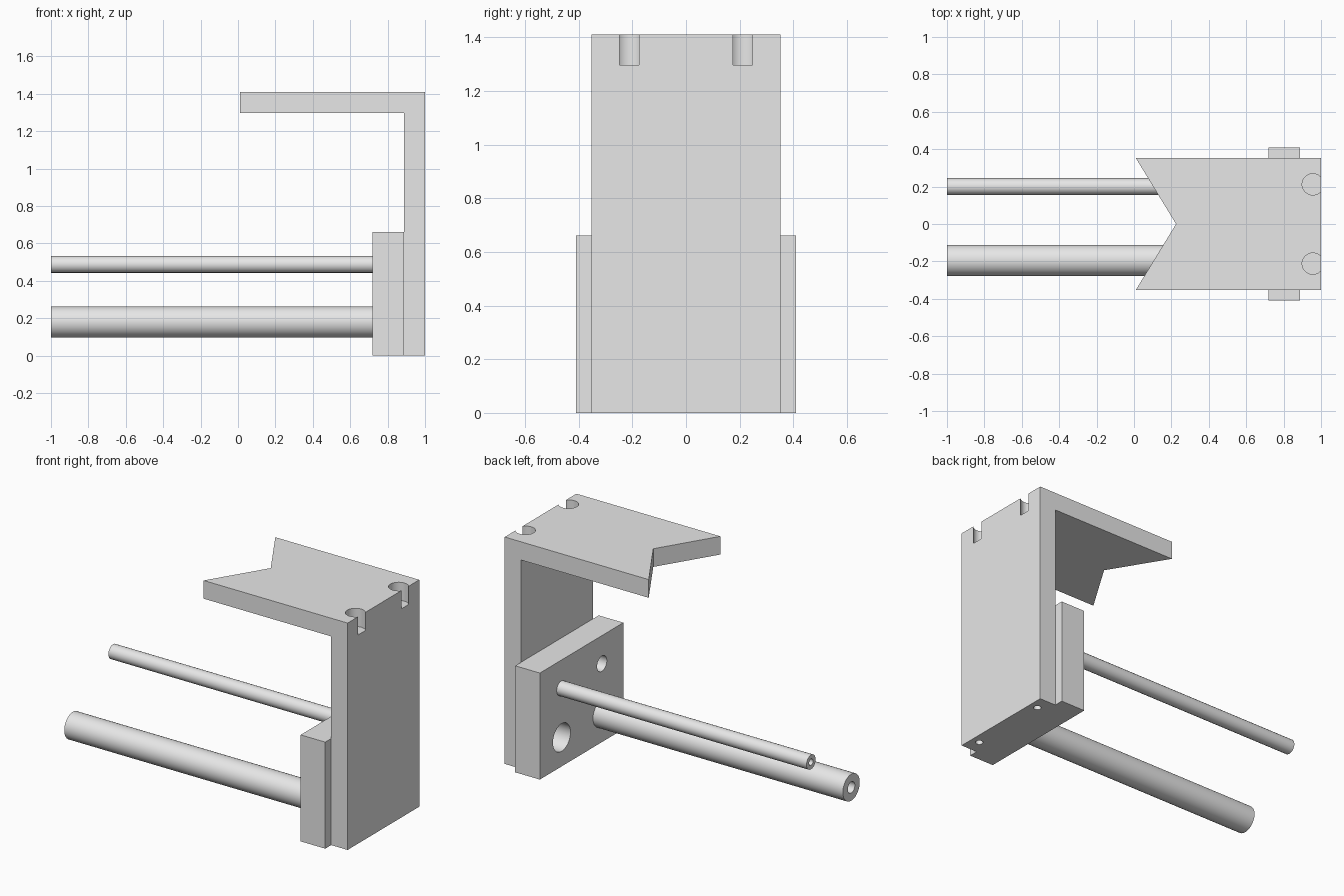
import bpy, bmesh, math
from mathutils import Matrix, Vector

if "Cube" in bpy.data.objects:
    bpy.data.objects.remove(bpy.data.objects["Cube"], do_unlink=True)

grey = bpy.data.materials.new("plain_grey")
grey.use_nodes = True
GREY = (0.8, 0.8, 0.8, 1)
grey.diffuse_color = GREY
grey.node_tree.nodes["Principled BSDF"].inputs["Base Color"].default_value = GREY


def finish(name, bm):
    bmesh.ops.recalc_face_normals(bm, faces=bm.faces)
    mesh = bpy.data.meshes.new(name)
    bm.to_mesh(mesh)
    bm.free()
    mesh.materials.append(grey)
    obj = bpy.data.objects.new(name, mesh)
    bpy.context.collection.objects.link(obj)
    return obj


def prism(name, points, offset):
    """Extrude a flat outline along an offset vector."""
    bm = bmesh.new()
    face = bm.faces.new([bm.verts.new(p) for p in points])
    out = bmesh.ops.extrude_face_region(bm, geom=[face])
    verts = [g for g in out["geom"] if isinstance(g, bmesh.types.BMVert)]
    bmesh.ops.translate(bm, verts=verts, vec=offset)
    return finish(name, bm)


def cylinder(name, start, end, radius, sides=48):
    start, end = Vector(start), Vector(end)
    axis = end - start
    place = Matrix.Translation((start + end) / 2) @ axis.to_track_quat("Z", "Y").to_matrix().to_4x4()
    bm = bmesh.new()
    bmesh.ops.create_cone(bm, cap_ends=True, segments=sides, radius1=radius,
                          radius2=radius, depth=axis.length, matrix=place)
    return finish(name, bm)


def cut(obj, cutters):
    """Subtract the cutters, then remove them."""
    for cutter in cutters:
        cutter.hide_render = True
        mod = obj.modifiers.new("cut", "BOOLEAN")
        mod.operation, mod.solver, mod.object = "DIFFERENCE", "EXACT", cutter
    graph = bpy.context.evaluated_depsgraph_get()
    mesh = bpy.data.meshes.new_from_object(obj.evaluated_get(graph))
    obj.modifiers.clear()
    obj.data = mesh
    for cutter in cutters:
        bpy.data.objects.remove(cutter, do_unlink=True)


def smooth(obj):
    bpy.ops.object.select_all(action="DESELECT")
    obj.select_set(True)
    bpy.context.view_layer.objects.active = obj
    bpy.ops.object.shade_smooth_by_angle(angle=math.radians(35))


# Bracket: upright wall with an overhanging top arm
wall, top, under, tip = 0.887, 1.41, 1.297, 0.01
half = 0.352
outline = [(1, 0), (1, top), (tip, top), (tip, under), (wall, under), (wall, 0)]
bracket = prism("bracket", [(x, -half, z) for x, z in outline], (0, 2 * half, 0))

# V notch in the arm, open-sided screw pockets on top, small holes underneath
slope = (0.225 - tip) / half
cutters = [prism("notch_cutter", [(0.225, 0, 1.2), (0.225 - slope, 1, 1.2), (0.225 - slope, -1, 1.2)], (0, 0, 0.5))]
for side in (-1, 1):
    y = 0.212 * side
    cutters.append(cylinder("pocket_cutter", (0.956, y, under), (0.956, y, 1.6), 0.057))
    y = 0.26 * side
    cutters.append(cylinder("hole_cutter", (0.945, y, -0.1), (0.945, y, 0.15), 0.022, 24))
cut(bracket, cutters)
smooth(bracket)

# Mounting plate with two round sockets opposite the rods
front, width, height = 0.718, 0.41, 0.662
plate = prism("mounting_plate", [(front, -width, 0), (front, width, 0), (front, width, height), (front, -width, height)],
              (wall - front, 0, 0))
cut(plate, [cylinder("socket_cutter", (0.6, y, z), (1.2, y, z), r)
            for y, z, r in ((0.195, 0.18, 0.086), (-0.2, 0.488, 0.048))])
smooth(plate)

# Rods with a bore in the free end
for name, y, z, radius, bore, sides in (("thick_rod", -0.195, 0.18, 0.083, 0.035, 48),
                                        ("thin_rod", 0.2, 0.488, 0.045, 0.02, 20)):
    rod = cylinder(name, (-1, y, z), (front, y, z), radius, sides)
    cut(rod, [cylinder("bore_cutter", (-1.1, y, z), (-0.8, y, z), bore, 24)])
    smooth(rod)
